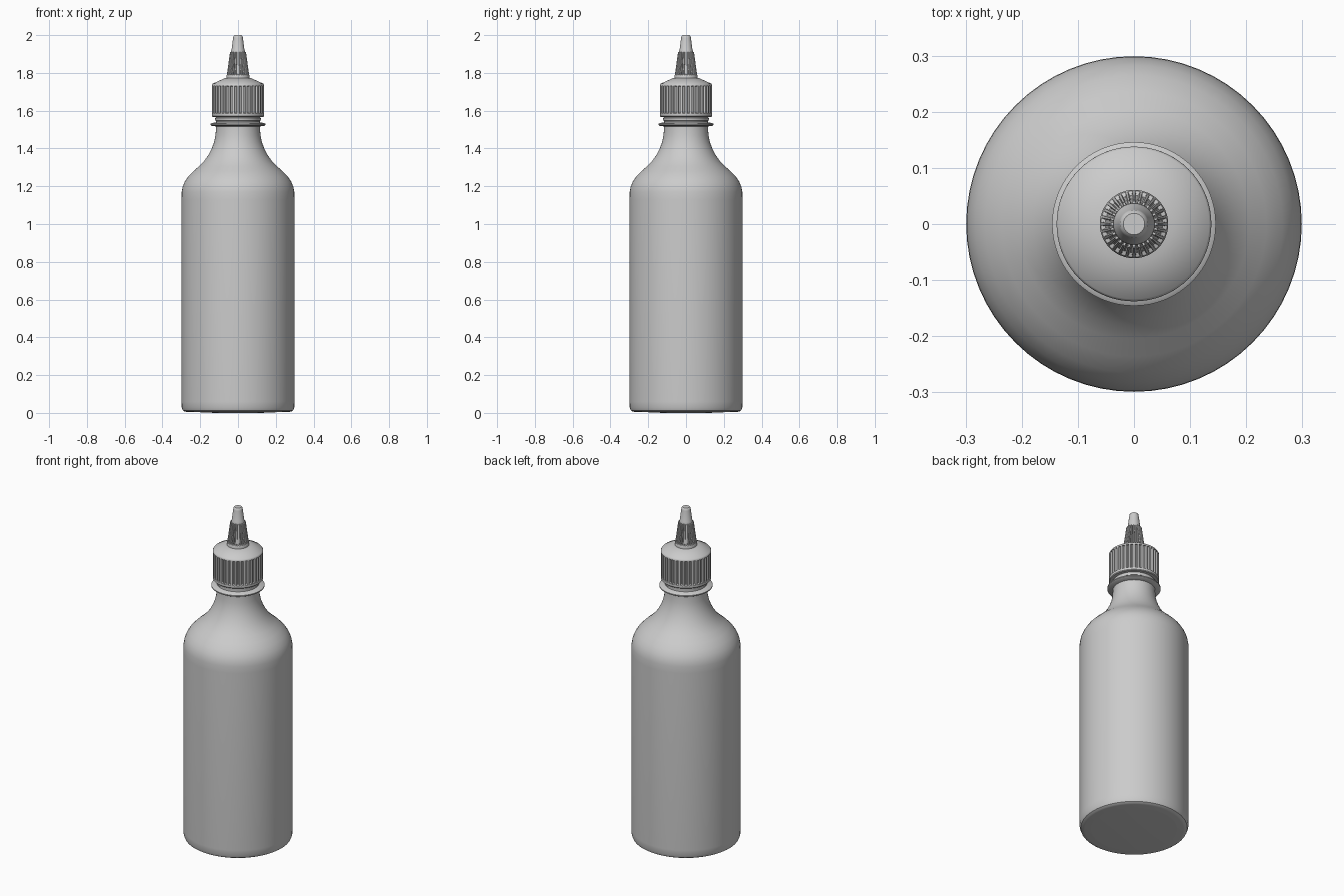
import bpy, bmesh, math

if "Cube" in bpy.data.objects:
    bpy.data.objects.remove(bpy.data.objects["Cube"])


def finish(name, bm, angle=35):
    bmesh.ops.recalc_face_normals(bm, faces=bm.faces[:])
    mesh = bpy.data.meshes.new(name)
    bm.to_mesh(mesh)
    bm.free()
    ob = bpy.data.objects.new(name, mesh)
    bpy.context.collection.objects.link(ob)
    bpy.ops.object.select_all(action='DESELECT')
    ob.select_set(True)
    bpy.context.view_layer.objects.active = ob
    bpy.ops.object.shade_smooth_by_angle(angle=math.radians(angle))
    return ob


def lathe(name, profile, seg=64):
    """Revolve (radius, z) points around z; radius 0 makes a pole."""
    bm = bmesh.new()
    rings = []
    for r, z in profile:
        n = seg if r > 0 else 1
        rings.append([bm.verts.new((r * math.cos(math.tau * i / seg),
                                    r * math.sin(math.tau * i / seg), z)) for i in range(n)])
    for a, b in zip(rings, rings[1:]):
        for i in range(seg):
            j = (i + 1) % seg
            quad = [a[i % len(a)], a[j % len(a)], b[j % len(b)], b[i % len(b)]]
            bm.faces.new(list(dict.fromkeys(quad)))
    return finish(name, bm)


def ribs(name, count, low, high, depth, fill):
    """Ring of upright ribs between (radius, z) low and high, flush at the outer face."""
    bm = bmesh.new()
    for k in range(count):
        a = math.tau * k / count
        levels = []
        for r, z in (low, high):
            half = fill * math.pi * r / count
            ring = []
            for rr, t in ((r - depth, -half * 1.3), (r, -half * 0.75),
                          (r, half * 0.75), (r - depth, half * 1.3)):
                ring.append(bm.verts.new((rr * math.cos(a) - t * math.sin(a),
                                          rr * math.sin(a) + t * math.cos(a), z)))
            levels.append(ring)
        lo, hi = levels
        bm.faces.new(lo)
        bm.faces.new(hi)
        for i in range(4):
            j = (i + 1) % 4
            bm.faces.new((lo[i], lo[j], hi[j], hi[i]))
    return finish(name, bm, 25)


# Bottle body: rounded foot, straight wall, curved shoulder and neck
lathe("bottle_body", [
    (0, 0.005), (0.27, 0.005), (0.282, 0.007), (0.292, 0.013), (0.298, 0.028),
    (0.299, 0.06), (0.299, 1.13), (0.298, 1.17), (0.293, 1.197), (0.283, 1.222),
    (0.265, 1.25), (0.236, 1.28), (0.205, 1.307), (0.18, 1.333), (0.157, 1.365),
    (0.139, 1.4), (0.126, 1.435), (0.119, 1.47), (0.116, 1.51), (0.116, 1.60), (0, 1.60)])

# Thin moulded foot pad
lathe("bottle_foot", [(0, 0), (0.12, 0), (0.26, 0.006), (0, 0.006)])

# Neck flange and seal ring under the cap
lathe("neck_flange", [(0.11, 1.54), (0.14, 1.534), (0.146, 1.53), (0.146, 1.524),
                      (0.14, 1.52), (0.11, 1.516)])
lathe("seal_ring", [(0.11, 1.545), (0.12, 1.547), (0.121, 1.562), (0.11, 1.566)])

# Screw cap: lower band, recessed grip wall, top rim and sloped lid
lathe("cap", [
    (0.115, 1.567), (0.134, 1.567), (0.138, 1.571), (0.138, 1.585), (0.129, 1.59),
    (0.129, 1.729), (0.138, 1.731), (0.138, 1.737), (0.134, 1.743),
    (0.07, 1.772), (0, 1.774)])
ribs("cap_grip_ribs", 36, (0.138, 1.584), (0.138, 1.733), 0.01, 0.5)

# Twist nozzle: collar, grip section and tapered tip
lathe("nozzle", [
    (0.05, 1.765), (0.061, 1.77), (0.061, 1.786), (0.059, 1.79), (0.051, 1.793),
    (0.036, 1.905), (0.037, 1.915), (0.034, 1.922), (0.026, 1.985), (0.024, 1.995),
    (0.019, 2.0), (0, 2.0)], 48)
ribs("nozzle_grip_ribs", 28, (0.059, 1.788), (0.0425, 1.91), 0.01, 0.5)
